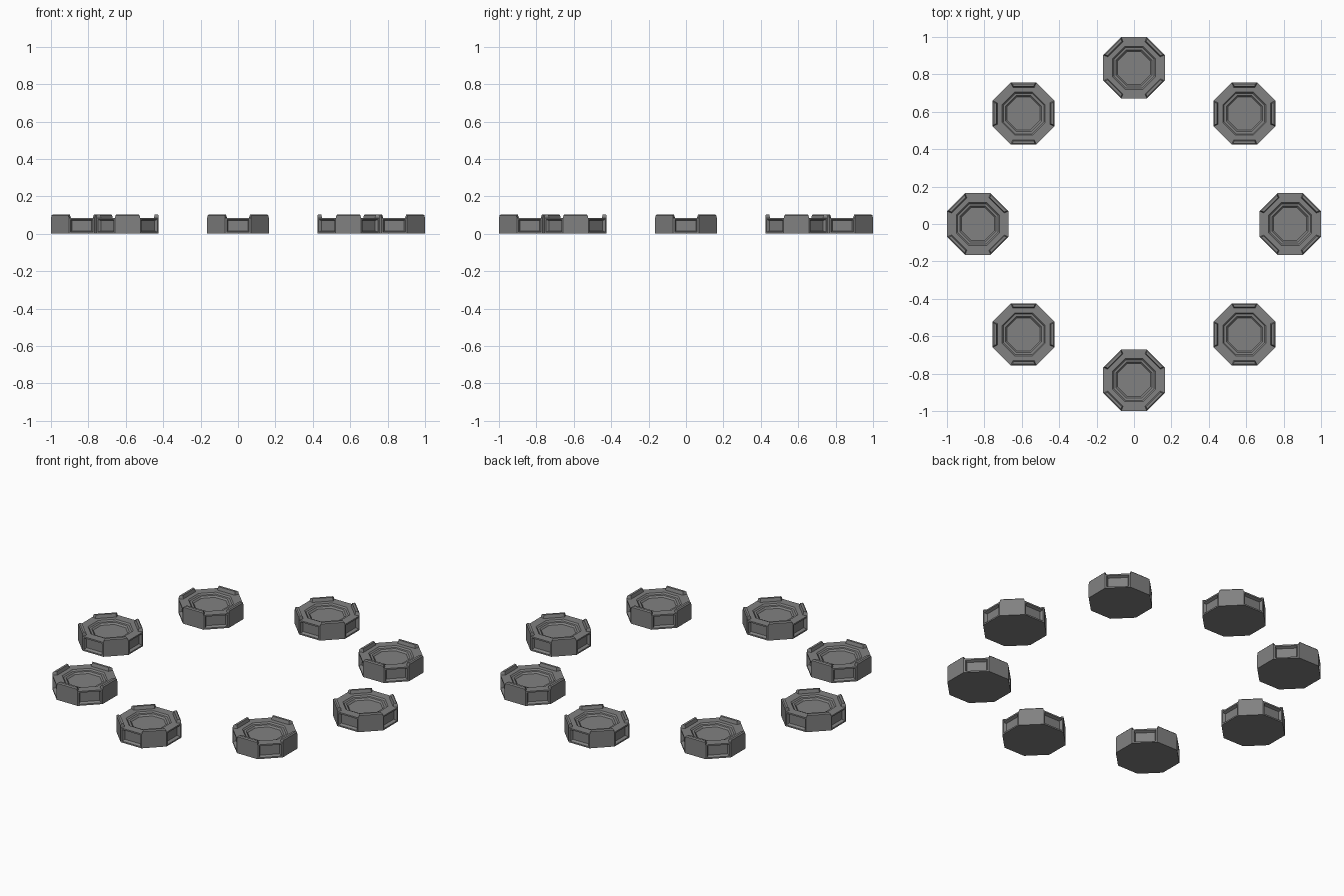
import bpy, bmesh
from math import pi, cos, sin, tan
from mathutils import Matrix

if "Cube" in bpy.data.objects:
    bpy.data.objects.remove(bpy.data.objects["Cube"])

T = tan(pi / 8)
A = 0.165            # octagon apothem
RING = 0.835

grey = bpy.data.materials.new("dark_grey")
grey.diffuse_color = (0.22, 0.22, 0.22, 1)
grey.use_nodes = True
grey.node_tree.nodes["Principled BSDF"].inputs["Base Color"].default_value = grey.diffuse_color

def octagon(bm, a, z):
    r = a / cos(pi / 8)
    return [bm.verts.new((r * cos(pi / 8 + i * pi / 4), r * sin(pi / 8 + i * pi / 4), z)) for i in range(8)]

def finish(bm, name):
    bmesh.ops.recalc_face_normals(bm, faces=bm.faces)
    me = bpy.data.meshes.new(name)
    bm.to_mesh(me)
    bm.free()
    me.materials.append(grey)
    return me

# octagonal body with shallow stepped dish on top
def body_mesh():
    bm = bmesh.new()
    prof = [(A, 0), (A, 0.085), (0.115, 0.085), (0.108, 0.077), (0.096, 0.076), (0.088, 0.067)]
    rings = [octagon(bm, a, z) for a, z in prof]
    sides = []
    for k in range(len(rings) - 1):
        lo, hi = rings[k], rings[k + 1]
        for i in range(8):
            f = bm.faces.new((lo[i], lo[(i + 1) % 8], hi[(i + 1) % 8], hi[i]))
            if k == 0 and i % 2:
                sides.append(f)
    bm.faces.new(rings[0][::-1])
    bm.faces.new(rings[-1])
    bm.normal_update()
    # sunken windows in alternate sides
    bmesh.ops.inset_individual(bm, faces=sides, thickness=0.012, depth=0)
    bmesh.ops.inset_individual(bm, faces=sides, thickness=0.010, depth=-0.016)
    return finish(bm, "pad_body")

# raised rails on the other four sides
def rail_mesh():
    bm = bmesh.new()
    prof = [(A, 0.083), (A, 0.098), (A - 0.006, 0.104), (A - 0.019, 0.104), (A - 0.025, 0.083)]
    for q in range(4):
        rot = Matrix.Rotation(pi / 4 + q * pi / 2, 4, 'Z')
        ends = []
        for s in (-1, 1):
            ends.append([bm.verts.new(rot @ Matrix.Translation((r, s * (r * T - (z - 0.083) * 0.3), z)).to_translation())
                         for r, z in prof])
        n = len(prof)
        for i in range(n):
            j = (i + 1) % n
            bm.faces.new((ends[0][i], ends[0][j], ends[1][j], ends[1][i]))
        bm.faces.new(ends[0])
        bm.faces.new(ends[1][::-1])
    return finish(bm, "pad_rails")

# eight pads around the ring, each turned to face the centre
parts = [("pad_body", body_mesh()), ("pad_rails", rail_mesh())]
for k in range(8):
    ang = k * pi / 4
    for name, me in parts:
        ob = bpy.data.objects.new(f"{name}_{k + 1}", me)
        ob.location = (RING * cos(ang), RING * sin(ang), 0)
        ob.rotation_euler.z = ang
        bpy.context.collection.objects.link(ob)
